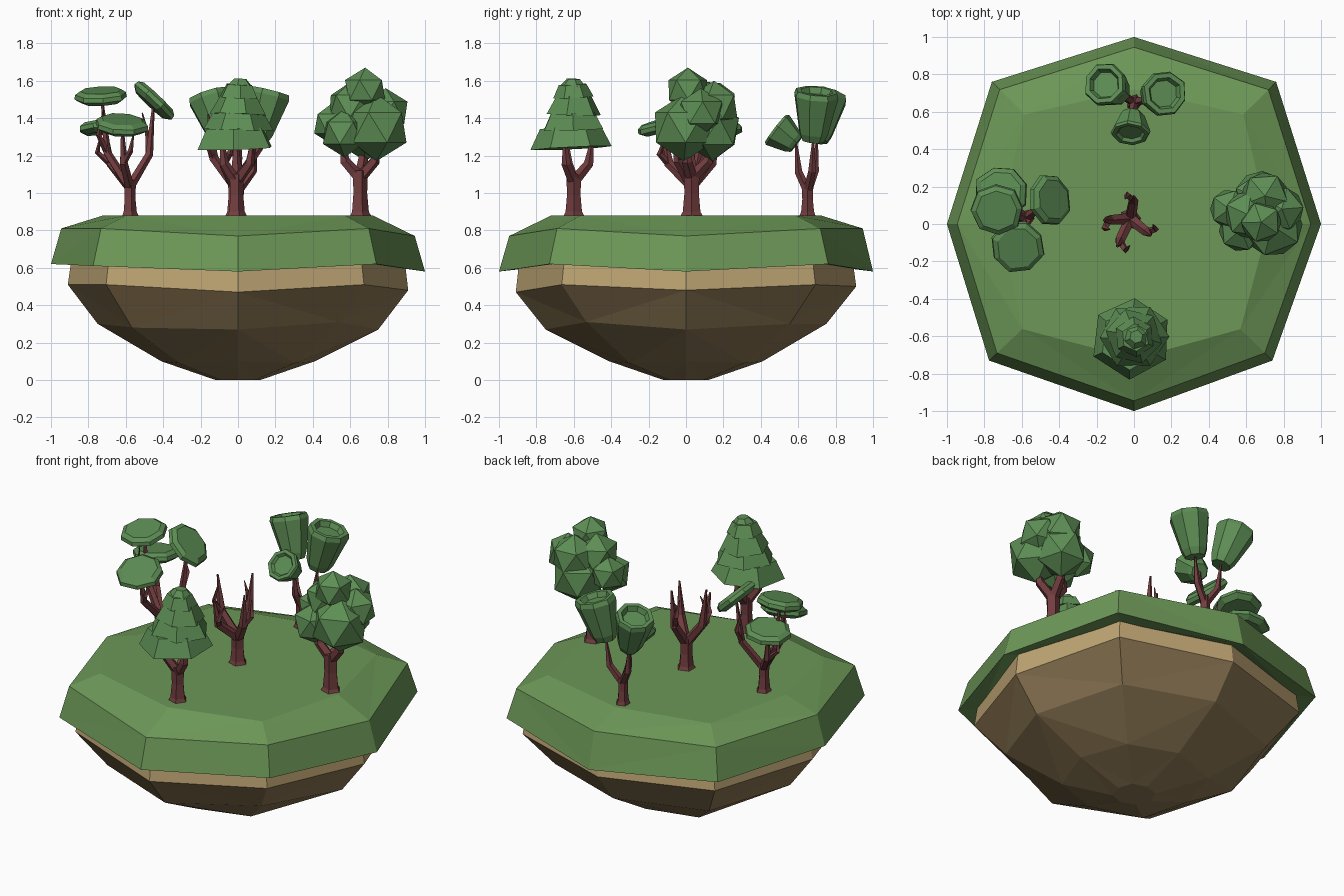
import bpy, bmesh, math, random
from mathutils import Vector, Matrix

if "Cube" in bpy.data.objects:
    bpy.data.objects.remove(bpy.data.objects["Cube"])

random.seed(4)

def mat(name, col):
    m = bpy.data.materials.new(name)
    m.diffuse_color = (*col, 1)
    m.use_nodes = True
    m.node_tree.nodes["Principled BSDF"].inputs["Base Color"].default_value = m.diffuse_color
    return m

GRASS = mat("grass", (0.15, 0.31, 0.095))
LEAF = mat("leaf", (0.11, 0.27, 0.09))
BARK = mat("bark", (0.17, 0.047, 0.05))
SAND = mat("sand", (0.51, 0.37, 0.17))
SOIL = mat("soil", (0.27, 0.19, 0.09))

def finish(bm, name, material):
    bmesh.ops.recalc_face_normals(bm, faces=bm.faces[:])
    me = bpy.data.meshes.new(name)
    bm.to_mesh(me)
    bm.free()
    me.materials.append(material)
    ob = bpy.data.objects.new(name, me)
    bpy.context.collection.objects.link(ob)
    return ob

def loft(bm, rings):
    """Skin equal-length rings of points, capped at both ends."""
    vs = [[bm.verts.new(p) for p in r] for r in rings]
    n = len(vs[0])
    for a, b in zip(vs, vs[1:]):
        for i in range(n):
            j = (i + 1) % n
            bm.faces.new((a[i], a[j], b[j], b[i]))
    bm.faces.new(vs[0])
    bm.faces.new(vs[-1])

def lathe(bm, profile, n, loc, axis=(0, 0, 1), spin=0.0, jitter=0.0):
    """Revolve (radius, height) pairs around an axis starting at loc."""
    m = Matrix.Translation(loc) @ Vector(axis).to_track_quat('Z', 'Y').to_matrix().to_4x4()
    wob = [1 + random.uniform(-jitter, jitter) for _ in range(n)]
    loft(bm, [[m @ Vector((r * wob[i] * math.cos(spin + math.tau * i / n),
                           r * wob[i] * math.sin(spin + math.tau * i / n), h))
               for i in range(n)] for r, h in profile])

def limb(bm, pts, radii, n=5):
    """Tapered branch through points."""
    pts = [Vector(p) for p in pts]
    rings = []
    for k, (p, r) in enumerate(zip(pts, radii)):
        d = (pts[min(k + 1, len(pts) - 1)] - pts[max(k - 1, 0)]).normalized()
        u = (Vector((1, 0, 0)) - d * d.x).normalized()
        v = d.cross(u)
        rings.append([p + r * (u * math.cos(math.tau * i / n) + v * math.sin(math.tau * i / n))
                      for i in range(n)])
    loft(bm, rings)

def trunk(name, x, y, fork, r, tips, spikes=True):
    """Flared trunk with elbowed branches and small side spikes."""
    bm = bmesh.new()
    f = Vector((x, y, fork))
    limb(bm, [(x, y, 0.86), (x, y, 0.90), (x, y, (0.9 + fork) / 2), f + Vector((0, 0, 0.02))],
         [r * 1.6, r * 1.1, r * 0.9, r])
    for t in tips:
        t = Vector(t)
        h = t - f
        elbow = f + Vector((h.x * 0.8, h.y * 0.8, h.z * 0.35))
        limb(bm, [f - Vector((0, 0, 0.02)), elbow, t], [r * 0.75, r * 0.65, 0.006])
        if spikes:
            side = Vector((-h.y, h.x, 0)) * 0.3
            limb(bm, [elbow, elbow + h * 0.2 + side, elbow + Vector((0, 0, h.z * 0.5)) + side * 1.2],
                 [r * 0.5, r * 0.4, 0.003], 4)
    finish(bm, name, BARK)

# Floating island: eight-cornered outline, scaled ring by ring
OUT = [(1, 0), (0.76, 0.76), (0, 1), (-0.76, 0.76), (-1, 0), (-0.775, -0.73), (0, -1), (0.74, -0.73)]

def ring(s, zs, sd=None):
    sd = sd or s
    return [(x * (sd if i % 2 else s), y * (sd if i % 2 else s), zs[i % len(zs)])
            for i, (x, y) in enumerate(OUT)]

bm = bmesh.new()
loft(bm, [ring(0.87, [0.63]),
          ring(1.0, [0.58, 0.62, 0.58, 0.61, 0.62, 0.61, 0.58, 0.62]),
          ring(0.945, [0.77, 0.81, 0.81, 0.81, 0.81, 0.81, 0.77, 0.81]),
          ring(0.72, [0.88], 0.77)])
bmesh.ops.triangulate(bm, faces=[f for f in bm.faces if len(f.verts) == 4])
finish(bm, "grass_top", GRASS)

band = [0.48, 0.51, 0.50, 0.51, 0.51, 0.51, 0.47, 0.51]
bm = bmesh.new()
loft(bm, [ring(0.91, band), ring(0.89, [0.65])])
finish(bm, "sand_band", SAND)

bm = bmesh.new()
loft(bm, [ring(0.12, [0.0]), ring(0.41, [0.1, 0.09]),
          ring(0.75, [0.27, 0.3, 0.3, 0.29, 0.3, 0.28, 0.27, 0.31], 0.73), ring(0.91, band)])
bmesh.ops.triangulate(bm, faces=[f for f in bm.faces if len(f.verts) == 4])
finish(bm, "soil_base", SOIL)

# Bare tree in the middle
trunk("bare_tree", -0.02, 0.03, 1.06, 0.042,
      [(-0.16, 0.02, 1.42), (0.0, 0.15, 1.42), (0.09, -0.06, 1.38), (-0.09, -0.12, 1.33)])

# Tiered conifer at the front
trunk("conifer_trunk", -0.01, -0.6, 1.08, 0.042,
      [(-0.09, -0.64, 1.3), (0.08, -0.65, 1.3), (-0.01, -0.5, 1.3)], False)
bm = bmesh.new()
for k, (z, h, r0, r1) in enumerate([(1.24, 0.11, 0.22, 0.165), (1.34, 0.09, 0.185, 0.135),
                                    (1.42, 0.10, 0.15, 0.095), (1.51, 0.07, 0.11, 0.075),
                                    (1.57, 0.04, 0.07, 0.035)]):
    tilt = (random.uniform(-0.06, 0.06), random.uniform(-0.06, 0.06), 1)
    lathe(bm, [(r0, 0), (r1, h)], 6, (-0.01 + 0.005 * k, -0.605, z), tilt, 0.3 * k, 0.06)
finish(bm, "conifer_foliage", LEAF)

# Round bushy tree on the right
trunk("round_trunk", 0.65, 0.03, 1.1, 0.045,
      [(0.55, 0.02, 1.3), (0.75, 0.0, 1.3), (0.67, 0.14, 1.3)], False)
bm = bmesh.new()
for x, y, z, r in [(0.74, -0.01, 1.35, 0.18), (0.57, -0.03, 1.32, 0.13), (0.51, 0.08, 1.37, 0.115),
                   (0.61, 0.05, 1.46, 0.14), (0.70, 0.15, 1.46, 0.14), (0.68, 0.01, 1.55, 0.12),
                   (0.79, 0.08, 1.43, 0.13), (0.68, 0.14, 1.33, 0.16)]:
    m = Matrix.Translation((x, y, z)) @ Matrix.Rotation(random.uniform(0, 6.28), 4, 'Z')
    bmesh.ops.create_icosphere(bm, subdivisions=1, radius=r, matrix=m)
finish(bm, "round_foliage", LEAF)

# Cup-leaved tree at the back: base point, rim centre, rim radius
cups = [((0.10, 0.68, 1.28), (0.165, 0.70, 1.545), 0.125),
        ((-0.08, 0.70, 1.28), (-0.16, 0.75, 1.53), 0.12),
        ((-0.01, 0.59, 1.26), (-0.02, 0.48, 1.345), 0.105)]
trunk("cup_trunk", 0.0, 0.65, 1.03, 0.033, [c[0] for c in cups], False)
bm = bmesh.new()
for a, b, r in cups:
    d = Vector(b) - Vector(a)
    L = d.length
    lathe(bm, [(r * 0.5, 0), (r * 0.65, L * 0.15), (r, L * 0.9), (r * 0.93, L),
               (r * 0.72, L), (r * 0.6, L * 0.88)], 8, a, d, 0.2, 0.04)
finish(bm, "cup_foliage", LEAF)

# Flat-canopy tree on the left: centre, facing direction, radius
pads = [((-0.73, 0.08, 1.52), (-0.05, -0.2, 1), 0.14),
        ((-0.62, -0.12, 1.365), (0.05, -0.3, 1), 0.145),
        ((-0.45, 0.13, 1.495), (0.95, 0.1, 1), 0.145),
        ((-0.71, 0.17, 1.355), (-0.1, 0.1, 1), 0.145)]
trunk("flat_trunk", -0.58, 0.03, 1.05, 0.035, [p[0] for p in pads])
bm = bmesh.new()
for c, d, r in pads:
    lathe(bm, [(r * 0.75, -0.035), (r, -0.012), (r * 0.97, 0.012), (r * 0.78, 0.03)],
          8, c, d, 0.3, 0.05)
finish(bm, "flat_foliage", LEAF)
